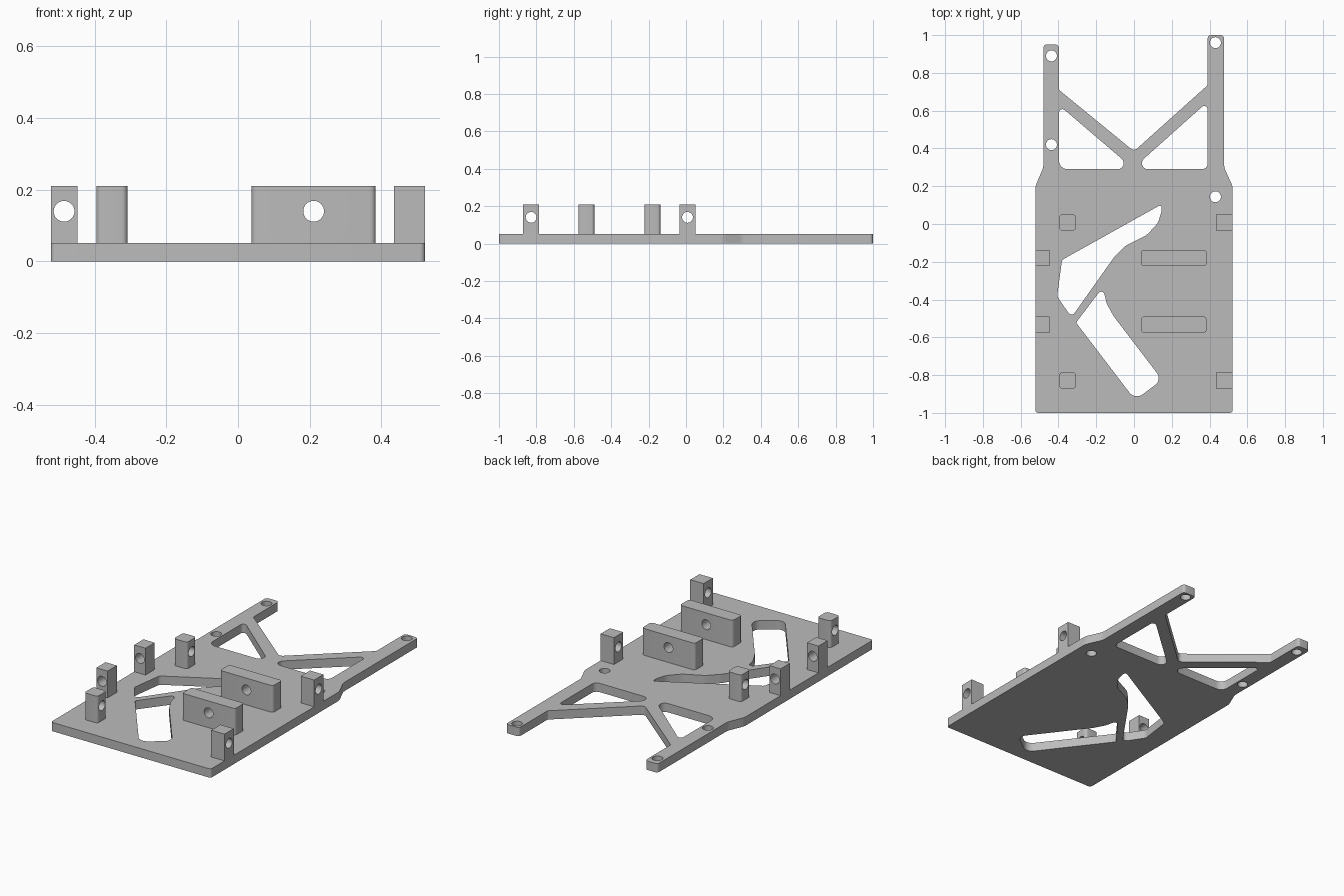
import bpy, bmesh, math
from mathutils import Vector

cube = bpy.data.objects.get("Cube")
if cube:
    bpy.data.objects.remove(cube, do_unlink=True)

grey = bpy.data.materials.new("light_grey")
grey.use_nodes = True
grey.diffuse_color = (0.5, 0.5, 0.5, 1)
grey.node_tree.nodes["Principled BSDF"].inputs["Base Color"].default_value = (0.5, 0.5, 0.5, 1)

THICK, TOP, HOLE_R = 0.052, 0.21, 0.029


def add_object(name, mesh):
    obj = bpy.data.objects.new(name, mesh)
    bpy.context.collection.objects.link(obj)
    return obj


def smooth(obj):
    bpy.ops.object.select_all(action='DESELECT')
    obj.select_set(True)
    bpy.context.view_layer.objects.active = obj
    bpy.ops.object.shade_smooth_by_angle(angle=math.radians(35))


def rounded(corners, steps=6):
    """Closed outline from (x, y, radius) corners, each replaced by a fillet."""
    out = []
    for i, (x, y, r) in enumerate(corners):
        p = Vector((x, y))
        a = Vector(corners[i - 1][:2]) - p
        b = Vector(corners[(i + 1) % len(corners)][:2]) - p
        half = a.angle(b) / 2
        t = min(r / math.tan(half), 0.48 * a.length, 0.48 * b.length)
        if t < 0.001:
            out.append(p)
            continue
        start, end = p + a.normalized() * t, p + b.normalized() * t
        r = t * math.tan(half)
        c = p + (a.normalized() + b.normalized()).normalized() * (r / math.sin(half))
        sweep = (start - c).angle_signed(end - c)
        for k in range(steps + 1):
            ang = -sweep * k / steps
            d = start - c
            out.append(c + Vector((d.x * math.cos(ang) - d.y * math.sin(ang),
                                   d.x * math.sin(ang) + d.y * math.cos(ang))))
    return out


def circle(x, y, r=HOLE_R, n=32):
    return [Vector((x + r * math.cos(k * math.tau / n), y + r * math.sin(k * math.tau / n)))
            for k in range(n)]


def plate(name, loops):
    """Flat plate: first loop is the rim, the others are openings."""
    curve = bpy.data.curves.new(name, 'CURVE')
    curve.dimensions, curve.fill_mode, curve.extrude = '2D', 'BOTH', THICK / 2
    for loop in loops:
        s = curve.splines.new('POLY')
        s.points.add(len(loop) - 1)
        for pt, co in zip(s.points, loop):
            pt.co = (co.x, co.y, 0, 1)
        s.use_cyclic_u = True
    temp = add_object("temp", curve)
    bpy.context.view_layer.update()
    mesh = bpy.data.meshes.new_from_object(temp.evaluated_get(bpy.context.evaluated_depsgraph_get()))
    bpy.data.objects.remove(temp, do_unlink=True)
    bm = bmesh.new()
    bm.from_mesh(mesh)
    bmesh.ops.remove_doubles(bm, verts=bm.verts, dist=0.0001)
    bmesh.ops.translate(bm, verts=bm.verts, vec=(0, 0, THICK / 2))
    bmesh.ops.recalc_face_normals(bm, faces=bm.faces)
    bm.to_mesh(mesh)
    bm.free()
    mesh.materials.clear()
    mesh.materials.append(grey)
    smooth(add_object(name, mesh))


def post(name, x0, x1, y, axis, corner=0.0):
    """Upright block centred on y, drilled along the given axis."""
    z0, depth = THICK - 0.002, 0.086
    bm = bmesh.new()
    bmesh.ops.create_cube(bm, size=1)
    bmesh.ops.scale(bm, verts=bm.verts, vec=(x1 - x0, depth, TOP - z0))
    bmesh.ops.translate(bm, verts=bm.verts, vec=((x0 + x1) / 2, y, (TOP + z0) / 2))
    if corner:
        upright = [e for e in bm.edges if abs(e.verts[0].co.z - e.verts[1].co.z) > 0.1]
        bmesh.ops.bevel(bm, geom=upright, offset=corner, segments=5, profile=0.5, affect='EDGES')
    mesh = bpy.data.meshes.new(name)
    bm.to_mesh(mesh)
    bm.free()
    mesh.materials.append(grey)
    obj = add_object(name, mesh)
    # Drill the cross hole
    rot = (0, math.pi / 2, 0) if axis == 'X' else (math.pi / 2, 0, 0)
    bpy.ops.mesh.primitive_cylinder_add(vertices=32, radius=HOLE_R, depth=0.3, rotation=rot,
                                        location=((x0 + x1) / 2, y, 0.14))
    drill = bpy.context.object
    drill.hide_render = True
    drill.data.materials.append(grey)
    mod = obj.modifiers.new("hole", 'BOOLEAN')
    mod.operation, mod.solver, mod.object = 'DIFFERENCE', 'EXACT', drill
    bpy.context.view_layer.objects.active = obj
    bpy.ops.object.modifier_apply(modifier=mod.name)
    bpy.data.objects.remove(drill, do_unlink=True)
    smooth(obj)


# Base plate rim with two rear arms and diagonal braces
rim = [(-0.522, -1, .015), (0.522, -1, .015), (0.522, 0.2, .08), (0.477, 0.3, .08),
       (0.477, 1, .018), (0.39, 1, .018), (0.39, 0.735, .02), (0, 0.385, .025),
       (-0.397, 0.71, .02), (-0.397, 0.95, .018), (-0.48, 0.95, .018),
       (-0.48, 0.3, .08), (-0.522, 0.2, .08)]
# Triangular openings between the arms and braces
right_triangle = [(-0.397, 0.629, .018), (-0.397, 0.29, .045), (0, 0.29, .032)]
left_triangle = [(0.39, 0.647, .018), (-0.01, 0.29, .032), (0.39, 0.29, .03)]
# Two slanted slots in the deck
rear_slot = [(0.148, 0.105, .02), (-0.381, -0.19, .025), (-0.407, -0.383, .03),
             (-0.331, -0.494, .02), (-0.105, -0.175, .1), (-0.045, -0.115, .1),
             (0.066, -0.06, .1), (0.127, 0.005, .08), (0.145, 0.065, .05)]
front_slot = [(-0.307, -0.522, .012), (-0.165, -0.335, .018), (-0.145, -0.42, .08),
              (-0.108, -0.488, .1), (0.149, -0.825, .045), (0.006, -0.932, .05)]
screw_holes = [circle(*p) for p in ((-0.437, 0.89), (-0.437, 0.42), (0.431, 0.96), (0.431, 0.144))]
plate("base_plate", [rounded(l) for l in (rim, right_triangle, left_triangle, rear_slot, front_slot)]
      + screw_holes)

# Drilled posts and bars, in front and rear pairs
for end, y in (("front", -0.828), ("rear", 0.008)):
    post(end + "_inner_post", -0.395, -0.308, y, 'X', 0.016)
    post(end + "_left_edge_post", 0.435, 0.522, y, 'X')
for end, y in (("front", -0.533), ("rear", -0.18)):
    post(end + "_right_edge_post", -0.522, -0.448, y, 'Y')
    post(end + "_wide_bar", 0.038, 0.384, y, 'Y', 0.016)
